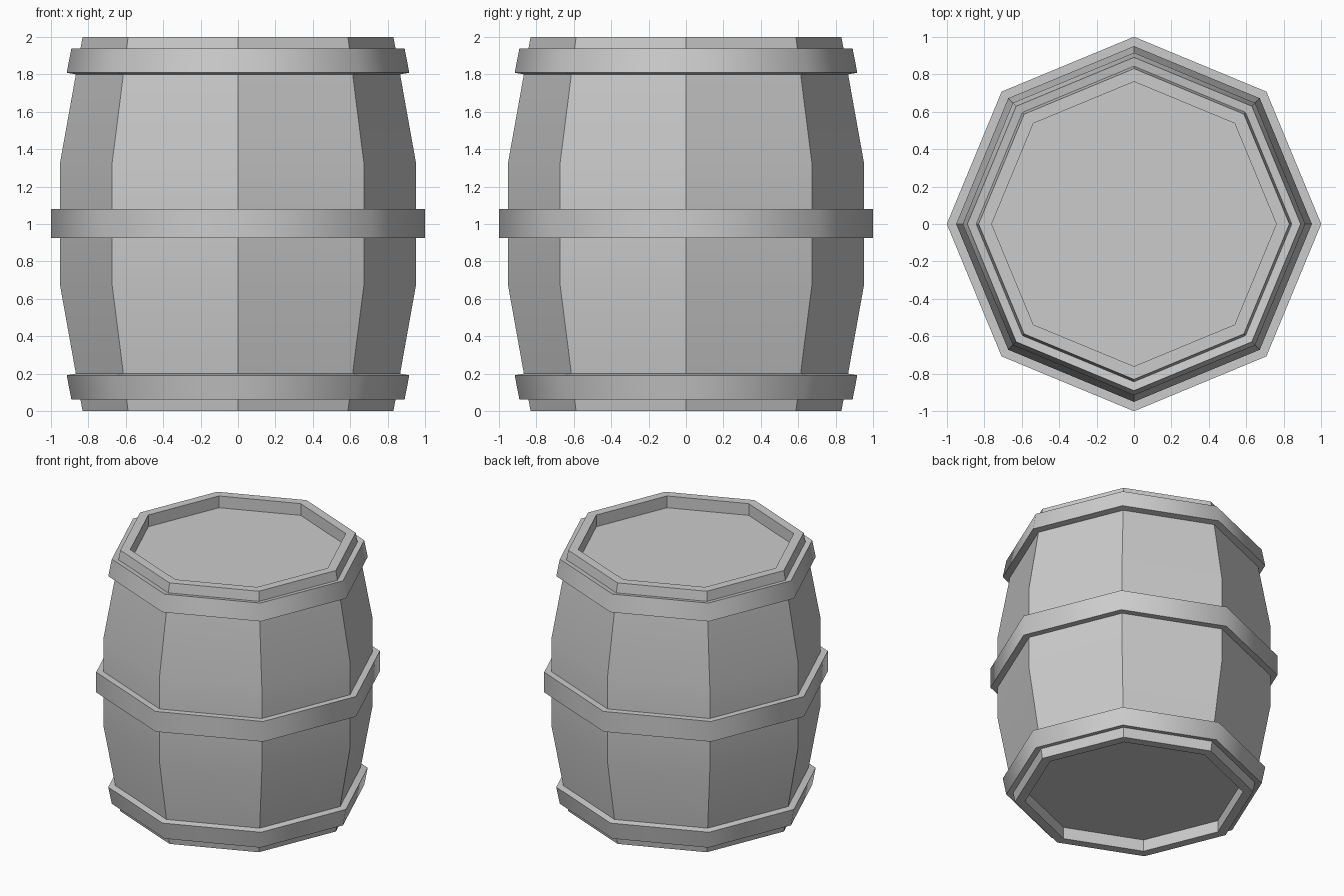
import bpy, bmesh
from math import cos, sin, pi, radians

if "Cube" in bpy.data.objects:
    bpy.data.objects.remove(bpy.data.objects["Cube"])

SIDES = 8


def lathe(name, profile, closed, smooth_angle):
    """Spin an (r, z) profile into an octagonal solid; open profiles get end caps."""
    bm = bmesh.new()
    rings = [[bm.verts.new((r * cos(2 * pi * i / SIDES), r * sin(2 * pi * i / SIDES), z))
              for i in range(SIDES)] for r, z in profile]
    pairs = list(zip(rings, rings[1:]))
    if closed:
        pairs.append((rings[-1], rings[0]))
    else:
        bm.faces.new(rings[0])
        bm.faces.new(rings[-1])
    for a, b in pairs:
        for i in range(SIDES):
            j = (i + 1) % SIDES
            bm.faces.new((a[i], a[j], b[j], b[i]))
    bmesh.ops.recalc_face_normals(bm, faces=bm.faces)
    mesh = bpy.data.meshes.new(name)
    bm.to_mesh(mesh)
    bm.free()
    obj = bpy.data.objects.new(name, mesh)
    bpy.context.collection.objects.link(obj)
    bpy.ops.object.select_all(action='DESELECT')
    obj.select_set(True)
    bpy.context.view_layer.objects.active = obj
    bpy.ops.object.shade_smooth_by_angle(angle=radians(smooth_angle))
    return obj


def flip(profile):
    return [(r, 2 - z) for r, z in profile]


# Staved body with a recessed lid at both ends
lower = [(0.76, 0.09), (0.76, 0), (0.83, 0), (0.95, 0.67)]
lathe("barrel_body", lower + flip(lower)[::-1], False, 30)

# Hoops: straight one in the middle, tilted ones following the stave slope
lathe("middle_hoop", [(0.94, 0.925), (1.0, 0.925), (1.0, 1.08), (0.94, 1.08)], True, 60)
tilted = [(0.83, 0.074), (0.89, 0.063), (0.915, 0.192), (0.855, 0.203)]
lathe("lower_hoop", tilted, True, 60)
lathe("upper_hoop", flip(tilted), True, 60)
